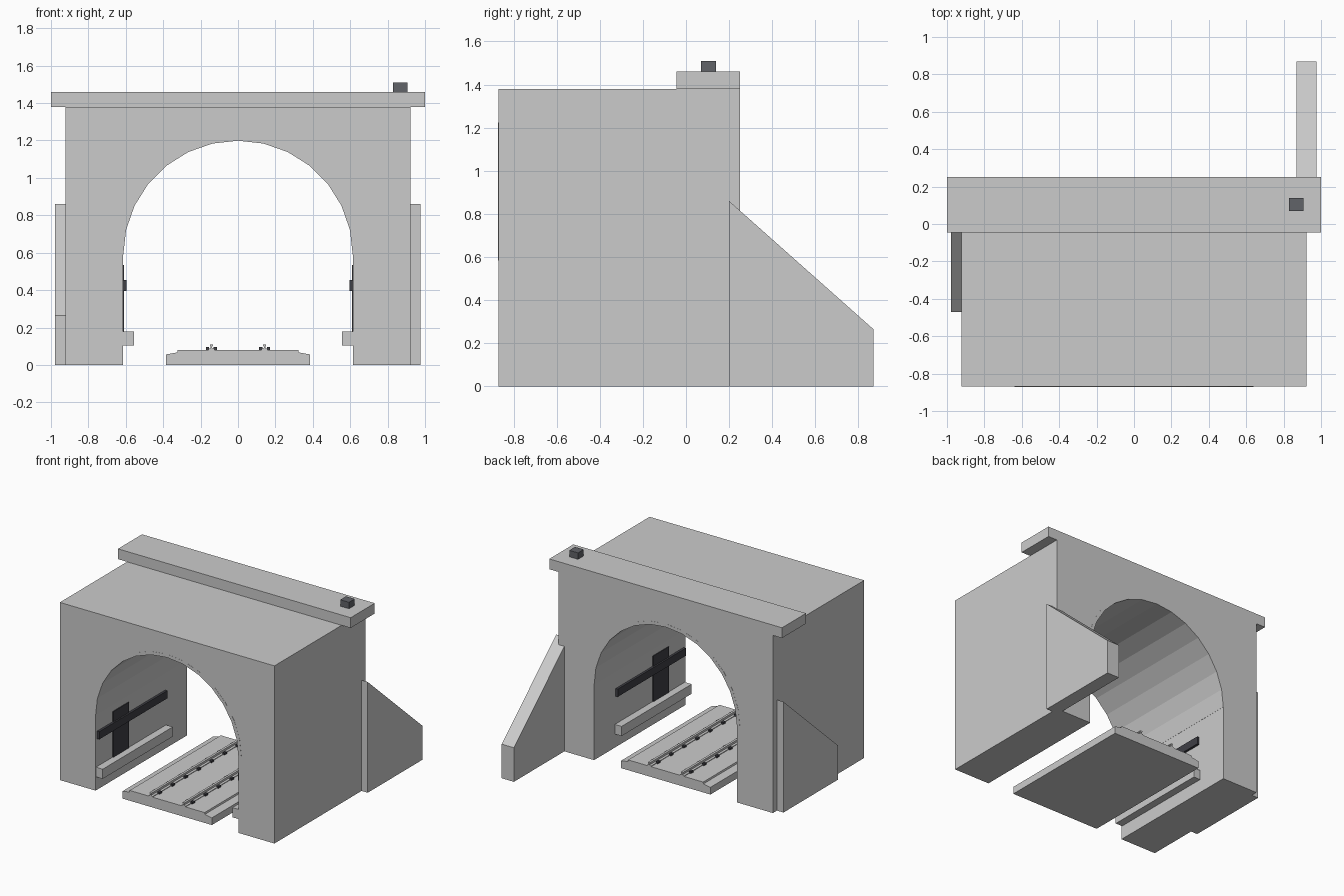
import bpy, bmesh, math

if "Cube" in bpy.data.objects:
    bpy.data.objects.remove(bpy.data.objects["Cube"])

Y0, Y1 = -0.87, 0.25          # tunnel front and back
R, ZC, N = 0.615, 0.585, 14   # arch radius, spring height, segments

def material(name, c):
    m = bpy.data.materials.new(name)
    m.diffuse_color = (*c, 1)
    m.use_nodes = True
    m.node_tree.nodes["Principled BSDF"].inputs["Base Color"].default_value = m.diffuse_color
    return m

dark = material("dark_metal", (0.05, 0.05, 0.06))
steel = material("lamp_grey", (0.12, 0.125, 0.14))

def finish(name, bm, mat=None):
    bmesh.ops.recalc_face_normals(bm, faces=bm.faces)
    me = bpy.data.meshes.new(name)
    bm.to_mesh(me)
    bm.free()
    ob = bpy.data.objects.new(name, me)
    bpy.context.collection.objects.link(ob)
    if mat:
        me.materials.append(mat)
    return ob

def add_prism(bm, pts, a, b, axis="y"):
    """Extrude a closed profile from a to b along x or y."""
    co = (lambda p, t: (p[0], t, p[1])) if axis == "y" else (lambda p, t: (t, p[0], p[1]))
    f = bm.faces.new([bm.verts.new(co(p, a)) for p in pts])
    ext = bmesh.ops.extrude_face_region(bm, geom=[f])["geom"]
    d = (0, b - a, 0) if axis == "y" else (b - a, 0, 0)
    bmesh.ops.translate(bm, vec=d, verts=[v for v in ext if isinstance(v, bmesh.types.BMVert)])

def prism(name, pts, a, b, axis="y", mat=None):
    bm = bmesh.new()
    add_prism(bm, pts, a, b, axis)
    return finish(name, bm, mat)

def rect(x0, x1, z0, z1):
    return [(x0, z0), (x1, z0), (x1, z1), (x0, z1)]

def box(name, x, y, z, mat=None):
    return prism(name, rect(*x, *z), y[0], y[1], "y", mat)

def arc(r):
    return [(r * math.cos(math.pi * i / N), ZC + r * math.sin(math.pi * i / N)) for i in range(N + 1)]

# Tunnel body with arched opening
prism("tunnel_body", [(0.922, 0), (0.922, 1.38), (-0.922, 1.38), (-0.922, 0), (-R, 0)]
      + arc(R)[::-1] + [(R, 0)], Y0, Y1)

# Thin arch ring, just proud of both end faces
prism("arch_ring", arc(R - 0.001) + arc(0.64)[::-1], Y0 - 0.001, Y1 + 0.001)

# Coping slab and the small lamp box on it
box("coping", (-1, 1), (-0.045, Y1), (1.38, 1.46))
box("lamp_box", (0.83, 0.905), (0.07, 0.14), (1.46, 1.51), steel)

# Sloping wing walls: right one runs backwards, left one runs forwards
for name, x0, x1, end in (("wing_wall_right", 0.87, 0.975, 0.87),
                          ("wing_wall_left", -0.978, -0.87, -0.47)):
    prism(name, [(0.2, 0), (end, 0), (end, 0.265), (0.2, 0.86)], x0, x1, "x")

# Track bed with shoulders
half = [(0.385, 0), (0.385, 0.056), (0.325, 0.067), (0.322, 0.08)]
prism("track_bed", half + [(-x, z) for x, z in reversed(half)], Y0, Y1)

# Rails and their clips
rail = [(0.017, 0.08), (0.017, 0.085), (0.004, 0.09), (0.004, 0.099), (0.009, 0.102), (0.009, 0.11)]
for side, s in (("left", -1), ("right", 1)):
    xc = 0.142 * s
    prism("rail_" + side, [(xc + x, z) for x, z in rail]
          + [(xc - x, z) for x, z in reversed(rail)], Y0, Y1)
    bm = bmesh.new()
    for i in range(7):
        y = Y0 + 0.08 + 0.16 * i
        for k in (-1, 1):
            cx = xc + 0.021 * k
            add_prism(bm, rect(cx - 0.009, cx + 0.009, 0.079, 0.095), y - 0.015, y + 0.015)
    finish("rail_clips_" + side, bm, dark)

# Wall ledge, cable tray and recess panel on each inner wall
for side, s in (("left", -1), ("right", 1)):
    def span(a, b):
        return (min(a * s, b * s), max(a * s, b * s))
    box("ledge_" + side, span(0.557, 0.63), (-0.865, -0.005), (0.105, 0.18))
    box("cable_tray_" + side, span(0.597, 0.62), (-0.85, -0.015), (0.395, 0.455), dark)
    box("wall_panel_" + side, span(0.609, 0.62), (-0.66, -0.47), (0.17, 0.535), dark)
